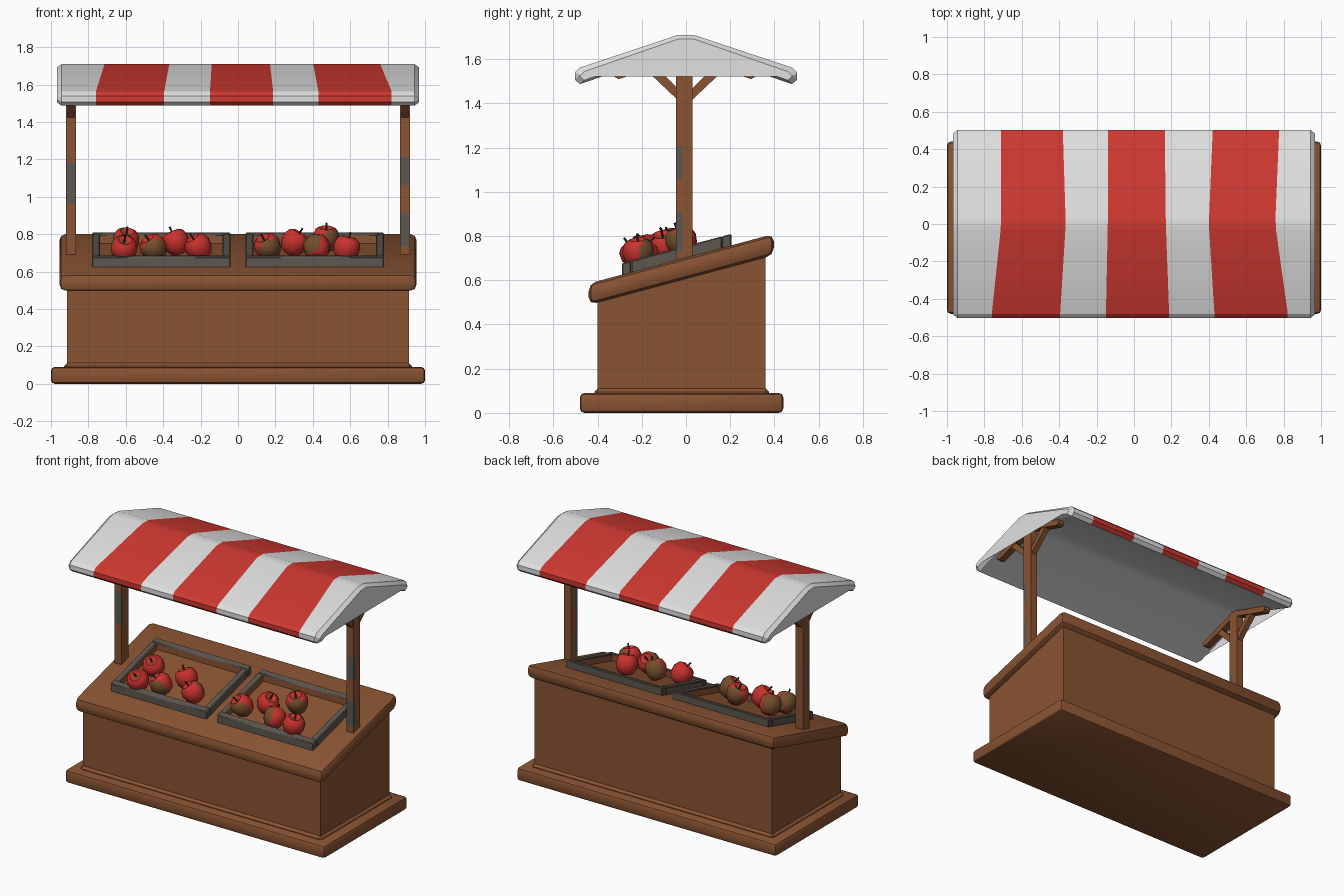
import bpy, bmesh, math, random
from mathutils import Vector, Matrix

cube = bpy.data.objects.get("Cube")
if cube:
    bpy.data.objects.remove(cube, do_unlink=True)
random.seed(4)
SLOPE = 0.268      # tilt of the counter top
TOP = 0.703        # counter height at the centre


def material(name, r, g, b):
    m = bpy.data.materials.new(name)
    m.use_nodes = True
    m.diffuse_color = (r, g, b, 1)
    m.node_tree.nodes["Principled BSDF"].inputs["Base Color"].default_value = (r, g, b, 1)
    return m


BROWN = material("brown_wood", 0.25, 0.087, 0.032)
GREY = material("weathered_grey_wood", 0.11, 0.095, 0.08)
WHITE = material("white_cloth", 0.75, 0.75, 0.75)
RED = material("red_cloth", 0.62, 0.04, 0.03)
APPLE = material("apple_red", 0.58, 0.032, 0.027)
BRUISE = material("apple_brown", 0.17, 0.075, 0.025)
STEM = material("stem_dark", 0.06, 0.03, 0.015)


def finish(bm, name, mats, angle=35):
    bmesh.ops.recalc_face_normals(bm, faces=bm.faces[:])
    me = bpy.data.meshes.new(name)
    bm.to_mesh(me)
    bm.free()
    for m in mats:
        me.materials.append(m)
    ob = bpy.data.objects.new(name, me)
    bpy.context.collection.objects.link(ob)
    bpy.ops.object.select_all(action='DESELECT')
    ob.select_set(True)
    bpy.context.view_layer.objects.active = ob
    bpy.ops.object.shade_smooth_by_angle(angle=math.radians(angle))
    return ob


def prism_mesh(pts, x0, x1, bevel=0.0, segments=1):
    """Side profile of (y, z) points, extruded along x."""
    bm = bmesh.new()
    face = bm.faces.new([bm.verts.new((x0, y, z)) for y, z in pts])
    out = bmesh.ops.extrude_face_region(bm, geom=[face])
    moved = [v for v in out["geom"] if isinstance(v, bmesh.types.BMVert)]
    bmesh.ops.translate(bm, verts=moved, vec=(x1 - x0, 0, 0))
    bmesh.ops.recalc_face_normals(bm, faces=bm.faces[:])
    if bevel:
        bmesh.ops.bevel(bm, geom=bm.edges[:], offset=bevel, segments=segments,
                        profile=0.5, affect='EDGES')
    return bm


def slab(y0, y1, z0, z1, tilt=0.0):
    """Side profile of a board whose heights follow the tilt."""
    return [(y0, z0 + tilt * y0), (y1, z0 + tilt * y1),
            (y1, z1 + tilt * y1), (y0, z1 + tilt * y0)]


# Stall body
finish(prism_mesh(slab(-0.48, 0.44, 0, 0.09), -1, 1, 0.02, 2), "plinth", [BROWN])
finish(prism_mesh(slab(-0.415, 0.375, 0.07, 0.11), -0.93, 0.93, 0.015), "skirting", [BROWN])
finish(prism_mesh([(-0.4, 0.06), (0.36, 0.06), (0.36, 0.72), (-0.4, 0.52)], -0.915, 0.915),
       "cabinet", [BROWN])
finish(prism_mesh(slab(-0.44, 0.397, 0.607, TOP, SLOPE), -0.955, 0.955, 0.033, 2),
       "counter", [BROWN])

# Produce trays: grey frames with brown linings
Y0, Y1, BAR = -0.29, 0.205, 0.042
for side, x0 in (("right", -0.78), ("left", 0.04)):
    x1 = x0 + 0.74
    cx, cy = (x0 + x1) / 2, (Y0 + Y1) / 2
    bars = {"front": (x0, x1, Y0, Y0 + BAR), "back": (x0, x1, Y1 - BAR, Y1),
            "side_a": (x0, x0 + BAR, Y0 + BAR, Y1 - BAR),
            "side_b": (x1 - BAR, x1, Y0 + BAR, Y1 - BAR)}
    for part, (a, b, c, d) in bars.items():
        bm = prism_mesh(slab(c, d, TOP - 0.01, TOP + 0.052, SLOPE), a, b, 0.005)
        for f in bm.faces:
            p = f.calc_center_median()
            inward = Vector((cx - p.x, cy - p.y, 0))
            wall = max(abs(f.normal.x), abs(f.normal.y)) > 0.9
            f.material_index = int(wall and f.normal.dot(inward) > 0 and f.calc_area() > 0.004)
        finish(bm, f"{side}_tray_{part}", [GREY, BROWN])
    finish(prism_mesh(slab(Y0 + 0.01, Y1 - 0.01, TOP - 0.005, TOP + 0.004, SLOPE),
                      x0 + 0.01, x1 - 0.01), f"{side}_tray_floor", [BROWN])


# Apples
def apple(name, x, y):
    profile = [(0, 0.042), (0.016, 0.05), (0.038, 0.064), (0.06, 0.05), (0.073, 0.015),
               (0.066, -0.025), (0.046, -0.057), (0.024, -0.066), (0, -0.056)]
    bm = bmesh.new()
    vs = [bm.verts.new((r, 0, z)) for r, z in profile]
    edges = [bm.edges.new(pair) for pair in zip(vs, vs[1:])]
    bmesh.ops.spin(bm, geom=vs + edges, cent=(0, 0, 0), axis=(0, 0, 1),
                   angle=math.tau, steps=12, use_merge=True)
    bmesh.ops.remove_doubles(bm, verts=bm.verts[:], dist=0.001)
    for f in bm.faces:
        p = f.calc_center_median()
        f.material_index = int(p.x > 0.035 or p.xy.length < 0.02)
    old = set(bm.faces)
    bmesh.ops.create_cone(bm, cap_ends=True, segments=5, radius1=0.004, radius2=0.006,
                          depth=0.05, matrix=Matrix.Translation((0.003, 0, 0.066)))
    for f in set(bm.faces) - old:
        f.material_index = 2
    ob = finish(bm, name, [APPLE, BRUISE, STEM], 50)
    ob.location = (x, y, TOP + SLOPE * y + 0.077)
    ob.rotation_euler = (random.uniform(-0.7, 0.7), random.uniform(-0.6, 0.6),
                         random.uniform(0, math.tau))


spots = [(-0.6, -0.07), (-0.61, -0.225), (-0.45, -0.2), (-0.33, -0.09), (-0.21, -0.19),
         (0.16, -0.18), (0.30, -0.1), (0.47, -0.02), (0.42, -0.2), (0.58, -0.215)]
for i, (x, y) in enumerate(spots):
    apple(f"apple_{i + 1}", x, y)

# Posts, rafters and braces
for side, s, worn in (("right", -1, [(0.95, 1.17)]), ("left", 1, [(0.72, 0.9), (1.05, 1.2)])):
    xa, xb = sorted((s * 0.866, s * 0.92))
    bm = prism_mesh([(-0.046, 0.66), (0.03, 0.66), (0.03, 1.645), (-0.046, 1.645)], xa, xb)
    cuts = [((0, -0.016, 0), (0, 1, 0))]
    cuts += [((0, 0, z), (0, 0.3, 1)) for band in worn for z in band]
    for co, no in cuts:
        bmesh.ops.bisect_plane(bm, geom=bm.verts[:] + bm.edges[:] + bm.faces[:],
                               plane_co=co, plane_no=no)
    for f in bm.faces:
        p = f.calc_center_median()
        f.material_index = int(p.y < -0.02 and any(a < p.z < b for a, b in worn))
    finish(bm, f"{side}_post", [BROWN, GREY])
    for end, t in (("front", -1), ("back", 1)):
        rafter = [(0, 1.645), (0.318, 1.545), (0.318, 1.52), (0.3, 1.51), (0, 1.605)]
        brace = [(0.0, 1.385), (0.185, 1.56), (0.15, 1.585), (0.0, 1.435)]
        for part, pts, inset in (("rafter", rafter, 0.003), ("brace", brace, 0.008)):
            finish(prism_mesh([(t * y - 0.005, z) for y, z in pts], xa + inset, xb - inset),
                   f"{side}_{end}_{part}", [BROWN])

# Striped awning: one cross-section swept through the stripe edges
half = [(0.035, 1.71), (0.48, 1.562), (0.503, 1.54), (0.503, 1.508), (0.48, 1.487)]
section = ([(-y, z) for y, z in reversed(half)] + half + [(0.035, 1.64), (-0.035, 1.64)])
front_x = [-0.76, -0.395, -0.15, 0.188, 0.43, 0.822]
ridge_x = [-0.71, -0.365, -0.14, 0.17, 0.40, 0.755]
back_x = [-0.71, -0.38, -0.14, 0.165, 0.42, 0.775]


def stripe_x(i, y):
    edge = front_x[i] if y < 0 else back_x[i]
    return ridge_x[i] + (edge - ridge_x[i]) * min(abs(y) / 0.48, 1)


def end_ring(x):
    """Slightly shrunken outline that forms the chamfered end."""
    ring = []
    for k, (y, z) in enumerate(section):
        lower = k in (0, 1, 8, 9, 10, 11)
        ring.append((x, y * 0.96, z + (0.018 if lower else -0.018)))
    return ring


rings = [end_ring(-0.968), [(-0.943, y, z) for y, z in section]]
rings += [[(stripe_x(i, y), y, z) for y, z in section] for i in range(6)]
rings += [[(0.943, y, z) for y, z in section], end_ring(0.968)]
bm = bmesh.new()
loops = [[bm.verts.new(co) for co in ring] for ring in rings]
count = len(section)
for c, (a, b) in enumerate(zip(loops, loops[1:])):
    for k in range(count):
        n = (k + 1) % count
        f = bm.faces.new((a[k], a[n], b[n], b[k]))
        f.material_index = int(c in (2, 4, 6) and k < 9)   # red on the outside only
bm.faces.new(loops[0])
bm.faces.new(loops[-1])
finish(bm, "awning", [WHITE, RED], 25)
